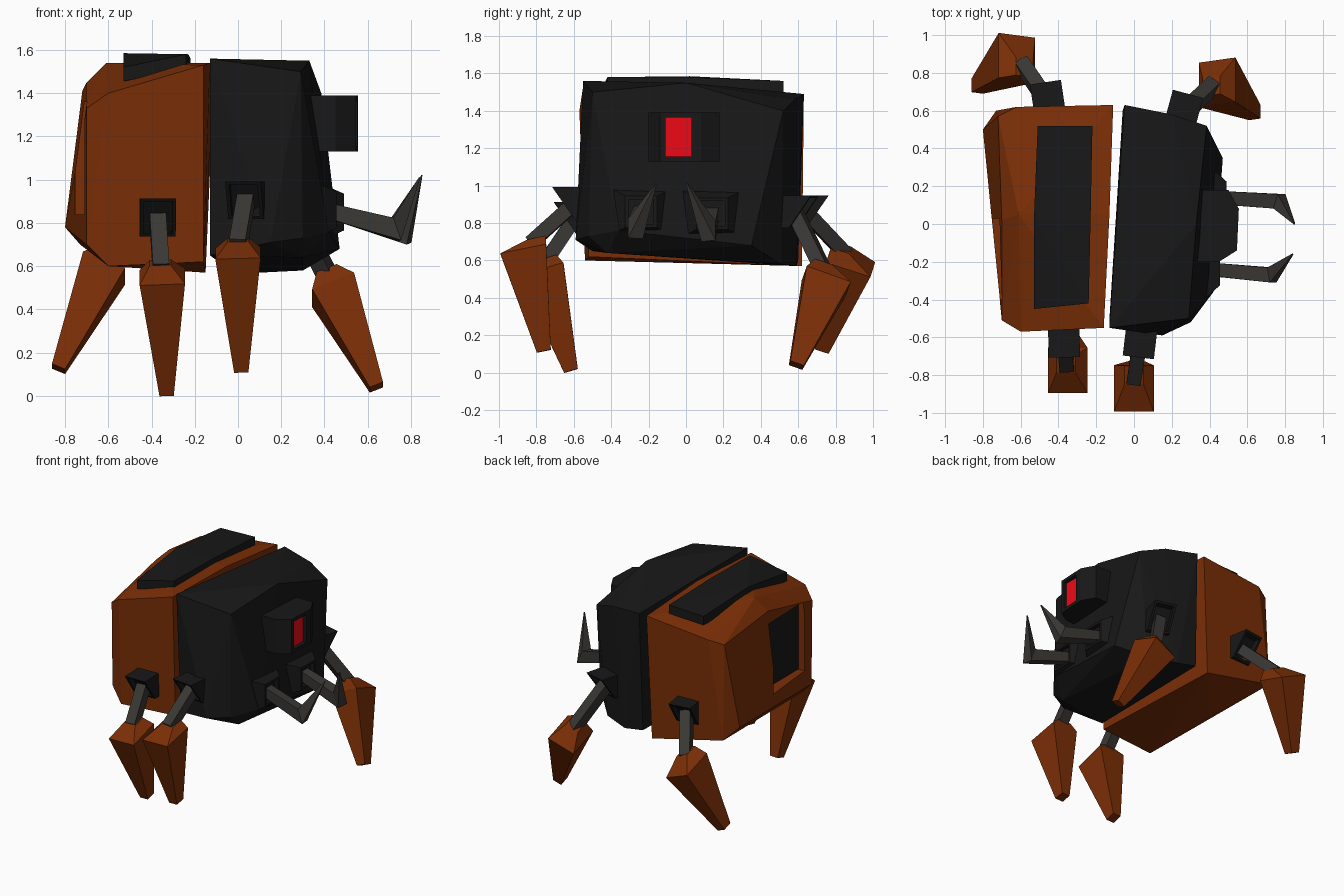
import bpy, bmesh
from mathutils import Vector as V

if "Cube" in bpy.data.objects:
    bpy.data.objects.remove(bpy.data.objects["Cube"])


def material(name, rgb):
    m = bpy.data.materials.new(name)
    m.diffuse_color = (*rgb, 1)
    m.use_nodes = True
    m.node_tree.nodes["Principled BSDF"].inputs["Base Color"].default_value = m.diffuse_color
    return m


ORANGE = material("rust_orange", (0.2, 0.028, 0.002))
DARK = material("dark_metal", (0.009, 0.009, 0.009))
STEEL = material("steel", (0.042, 0.039, 0.035))
RED = material("eye_red", (0.85, 0.003, 0.008))


def finish(name, bm, mat):
    bmesh.ops.recalc_face_normals(bm, faces=bm.faces[:])
    me = bpy.data.meshes.new(name)
    bm.to_mesh(me)
    bm.free()
    ob = bpy.data.objects.new(name, me)
    bpy.context.collection.objects.link(ob)
    if mat:
        me.materials.append(mat)
    return ob


def hull(name, pts, mat):
    """Faceted convex block around a few corner points."""
    bm = bmesh.new()
    for p in pts:
        bm.verts.new(p)
    bmesh.ops.convex_hull(bm, input=bm.verts[:])
    loose = [v for v in bm.verts if not v.link_faces]
    bmesh.ops.delete(bm, geom=loose, context='VERTS')
    bmesh.ops.dissolve_limit(bm, angle_limit=0.03, verts=bm.verts[:], edges=bm.edges[:])
    return finish(name, bm, mat)


def box(name, lo, hi, mat):
    return hull(name, [(x, y, z) for x in (lo[0], hi[0]) for y in (lo[1], hi[1])
                       for z in (lo[2], hi[2])], mat)


def cut(ob, lo, hi):
    """Recess a box-shaped opening."""
    cutter = box(ob.name + "_cutter", lo, hi, None)
    cutter.hide_render = cutter.hide_viewport = True
    mod = ob.modifiers.new("opening", 'BOOLEAN')
    mod.operation = 'DIFFERENCE'
    mod.solver = 'EXACT'
    mod.object = cutter


def loft(name, path, sizes, mat, side=(1, 0, 0), axis=None, recess=0):
    """Four-sided tapered bar along a path; sizes are (half width, half depth)."""
    bm = bmesh.new()
    path = [V(p) for p in path]
    rings = []
    for i, (p, (w, d)) in enumerate(zip(path, sizes)):
        t = V(axis) if axis else path[min(i + 1, len(path) - 1)] - path[max(i - 1, 0)]
        t.normalize()
        s = V(side)
        s = (s - t * s.dot(t)).normalized()
        n = s.cross(t)
        rings.append([bm.verts.new(p + s * w * a + n * d * b)
                      for a, b in ((-1, -1), (1, -1), (1, 1), (-1, 1))])
    for a, b in zip(rings, rings[1:]):
        for k in range(4):
            bm.faces.new((a[k], a[(k + 1) % 4], b[(k + 1) % 4], b[k]))
    bm.faces.new(rings[0][::-1])
    cap = bm.faces.new(rings[-1])
    if recess:
        bmesh.ops.recalc_face_normals(bm, faces=bm.faces[:])
        bmesh.ops.inset_region(bm, faces=[cap], thickness=0.025)
        t = (path[-1] - path[-2]).normalized()
        r = bmesh.ops.extrude_discrete_faces(bm, faces=[cap])
        bmesh.ops.translate(bm, verts=r["faces"][0].verts[:], vec=-t * recess)
    return finish(name, bm, mat)


# Rear body shell with recessed back window
rear = hull("rear_shell", [
    (-.11, .63, 1.49), (-.15, .62, .57), (-.16, -.55, 1.53), (-.16, -.52, .62),
    (-.13, .05, 1.54), (-.60, -.57, 1.40), (-.60, -.54, .60), (-.70, -.51, 1.33),
    (-.70, -.50, .70), (-.61, .05, 1.54), (-.70, .02, 1.45), (-.66, .0, .65),
    (-.60, .1, .61), (-.72, .57, 1.41), (-.62, .62, 1.44), (-.80, .50, .78),
    (-.73, .60, .70)], ORANGE)
cut(rear, (-.95, -.40, .84), (-.65, .03, 1.36))
box("back_window", (-.665, -.395, .845), (-.64, .025, 1.355), DARK)

# Bent armour plate on the rear shell
hull("roof_plate", [(x, y, z - d) for x, y, z in (
    (-.53, -.45, 1.52), (-.24, -.42, 1.58), (-.53, .02, 1.585),
    (-.23, .02, 1.58), (-.51, .52, 1.55), (-.22, .52, 1.56)) for d in (0, .065)], DARK)

# Front body shell with a slanted chin
hull("front_shell", [
    (-.13, -.55, 1.56), (-.13, -.50, .65), (-.05, .63, 1.49), (-.06, .60, .60),
    (.29, -.50, 1.50), (.33, 0, 1.55), (.385, .52, 1.40), (.20, .58, 1.46),
    (.15, -.59, .71), (.30, -.52, .73), (.42, -.36, .76), (.47, .35, .68),
    (.30, .51, .58), (.10, .59, .57), (.30, -.42, .64)], DARK)

# Eye housing with sunken lens
eye = hull("eye_housing", [(x, y, z) for x, y in (
    (.30, -.20), (.45, -.20), (.545, -.14), (.555, .08), (.50, .18), (.30, .18))
    for z in (1.13, 1.39)], DARK)
cut(eye, (.515, -.11, 1.155), (.60, .03, 1.365))
box("eye_lens", (.50, -.11, 1.155), (.522, .03, 1.365), RED)

# Mandibles with their mounts
for name, base, elbow, tip in (
        ("left", (.49, .14, .85), (.77, .12, .755), (.85, 0, 1.02)),
        ("right", (.455, -.24, .86), (.73, -.27, .77), (.84, -.16, 1.01))):
    b = V(base)
    loft(name + "_mandible_mount", [b - V((.09, 0, 0)), b], [(.165, .125), (.085, .085)],
         DARK, side=(0, 1, 0), axis=(1, 0, 0), recess=.03)
    loft(name + "_mandible", [b - V((.05, 0, 0)), elbow, tip],
         [(.035, .035), (.04, .055), (.003, .003)], STEEL, side=(0, 1, 0))

# Legs: socket yaw, socket opening, ankle, knee centre, foot tip
LEGS = {
    "rear_right": (.02, (-.37, -.645, .825), (-.36, -.74, .615), (-.35, -.775, .55), (-.33, -.615, .01)),
    "front_right": (-.12, (.03, -.645, .905), (.0, -.80, .72), (.0, -.87, .66), (.015, -.76, .115)),
    "front_left": (.27, (.27, .63, .86), (.41, .73, .575), (.44, .75, .49), (.64, .59, .04)),
    "rear_left": (-.15, (-.46, .69, .86), (-.58, .83, .67), (-.62, .88, .59), (-.83, .73, .125)),
}
for name, (yaw, socket, ankle, knee, tip) in LEGS.items():
    s, a, k, t = map(V, (socket, ankle, knee, tip))
    out = V((yaw, 1 if s.y > 0 else -1, 0)).normalized()
    # socket box has a level top and an opening that faces down and out
    side = V((0, 0, 1)).cross(out)
    loft(name + "_leg_socket", [s - out * .17, s], [(.083, .107)] * 2, DARK,
         side=side, axis=out - V((0, 0, .7)), recess=.045)
    end = a + (k - a) * .4
    loft(name + "_leg_strut", [s - out * .05, end], [(.038, .038)] * 2,
         STEEL, side=side)
    loft(name + "_foot", [a, k, t], [(.05, .05), (.105, .125), (.033, .038)], ORANGE,
         axis=t - k)
